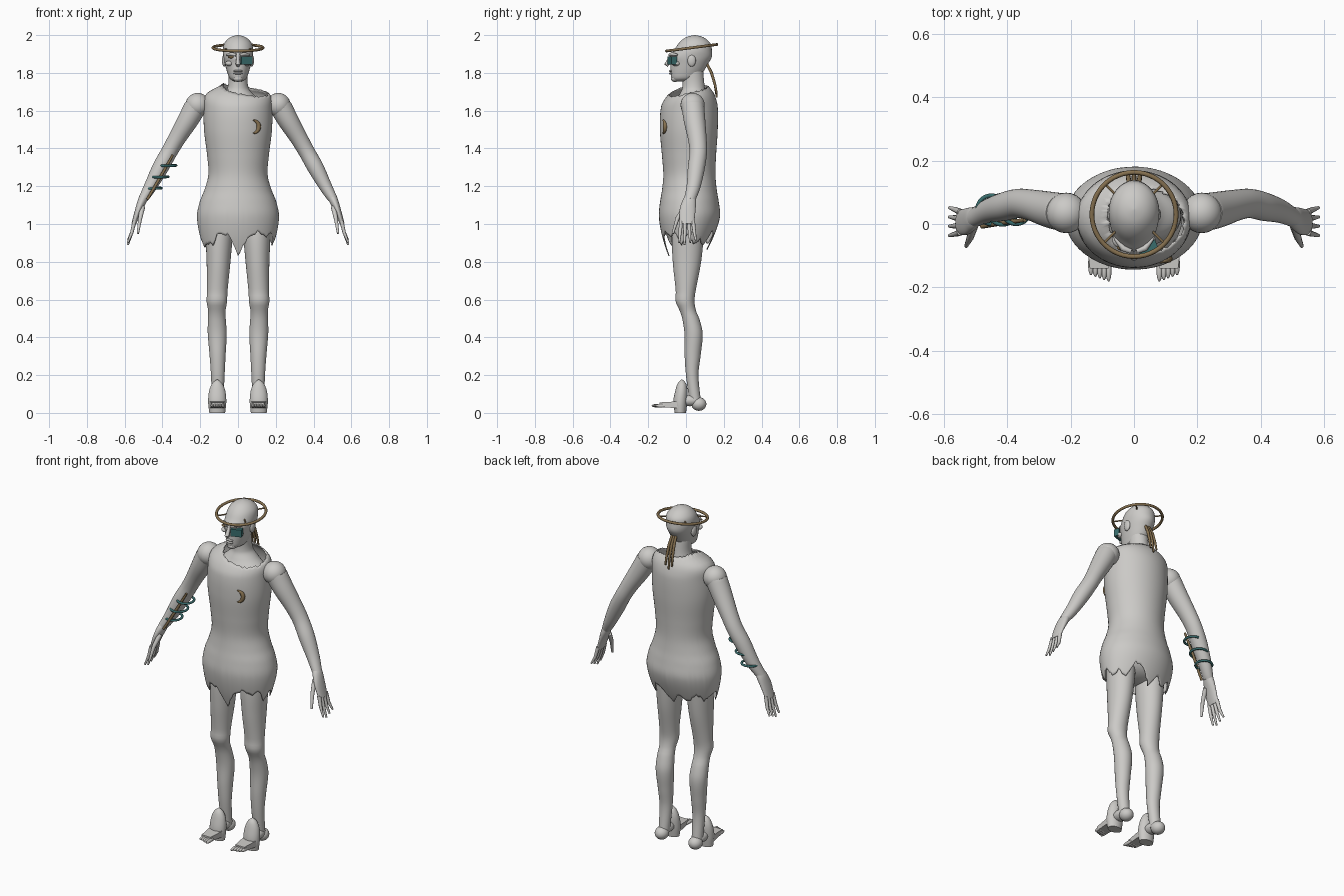
import bpy, bmesh, math, random
from mathutils import Vector, Matrix

cube = bpy.data.objects.get("Cube")
if cube:
    bpy.data.objects.remove(cube, do_unlink=True)
random.seed(4)


def material(name, rgb):
    m = bpy.data.materials.new(name)
    m.use_nodes = True
    m.diffuse_color = (*rgb, 1)
    m.node_tree.nodes["Principled BSDF"].inputs["Base Color"].default_value = (*rgb, 1)
    return m


GREY = material("pale_grey", (0.6, 0.59, 0.57))
BRONZE = material("dull_bronze", (0.24, 0.165, 0.08))
TEAL = material("dark_teal", (0.04, 0.15, 0.15))


def finish(ob, mat):
    ob.data.materials.append(mat)
    bpy.ops.object.select_all(action="DESELECT")
    ob.select_set(True)
    bpy.context.view_layer.objects.active = ob
    if ob.type == "CURVE":
        bpy.ops.object.convert(target="MESH")
        ob = bpy.context.object
    bpy.ops.object.shade_smooth_by_angle(angle=math.radians(45))
    return ob


def from_bmesh(name, bm, mat):
    bmesh.ops.recalc_face_normals(bm, faces=bm.faces)
    me = bpy.data.meshes.new(name)
    bm.to_mesh(me)
    bm.free()
    ob = bpy.data.objects.new(name, me)
    bpy.context.collection.objects.link(ob)
    return finish(ob, mat)


def sample(table, z):
    """Smooth interpolation of rows keyed by their first value."""
    last = len(table) - 1
    z = min(max(z, table[0][0]), table[last][0])
    i = next(k for k in range(last) if z <= table[k + 1][0])
    a, b = table[i], table[i + 1]
    p, q = table[max(i - 1, 0)], table[min(i + 2, last)]
    h = b[0] - a[0]
    t = (z - a[0]) / h
    out = []
    for k in range(1, len(a)):
        ma = (b[k] - p[k]) / (b[0] - p[0]) * h
        mb = (q[k] - a[k]) / (q[0] - a[0]) * h
        out.append(a[k] + t * ma + t * t * (3 * (b[k] - a[k]) - 2 * ma - mb)
                   + t ** 3 * (2 * (a[k] - b[k]) + ma + mb))
    return out


def skin(bm, rings, caps=True):
    n = len(rings[0])
    for lo, hi in zip(rings, rings[1:]):
        for j in range(n):
            bm.faces.new((lo[j], lo[(j + 1) % n], hi[(j + 1) % n], hi[j]))
    if caps:
        bm.faces.new(rings[0])
        bm.faces.new(rings[-1])


def loft(name, table, mat, side=1, tilt=False, rows=40, n=32):
    """Rows are height, centre x, centre y, radius x, radius y."""
    bm, rings = bmesh.new(), []
    z0, z1 = table[0][0], table[-1][0]
    for i in range(rows + 1):
        z = z0 + (z1 - z0) * i / rows
        x, y, rx, ry = sample(table, z)
        turn = Matrix()
        if tilt:
            a, b = sample(table, z - 0.02), sample(table, z + 0.02)
            axis = Vector((b[0] - a[0], b[1] - a[1], 0.04))
            turn = Vector((0, 0, 1)).rotation_difference(axis).to_matrix().to_4x4()
        ring = []
        for j in range(n):
            u = math.tau * j / n
            p = Vector((x, y, z)) + turn @ Vector((rx * math.cos(u), ry * math.sin(u), 0))
            ring.append(bm.verts.new((p.x * side, p.y, p.z)))
        rings.append(ring)
    skin(bm, rings)
    return from_bmesh(name, bm, mat)


def ball(name, loc, size, mat=GREY):
    bm = bmesh.new()
    bmesh.ops.create_uvsphere(bm, u_segments=24, v_segments=14, radius=1,
                              matrix=Matrix.LocRotScale(Vector(loc), None, Vector(size)))
    return from_bmesh(name, bm, mat)


def rod(name, points, radii, mat, cyclic=False):
    cu = bpy.data.curves.new(name, "CURVE")
    cu.dimensions = "3D"
    cu.bevel_depth, cu.bevel_resolution, cu.use_fill_caps = 1, 3, True
    sp = cu.splines.new("POLY")
    sp.points.add(len(points) - 1)
    sp.use_cyclic_u = cyclic
    for i, p in enumerate(points):
        sp.points[i].co = (*p, 1)
        sp.points[i].radius = radii[i] if isinstance(radii, (list, tuple)) else radii
    ob = bpy.data.objects.new(name, cu)
    bpy.context.collection.objects.link(ob)
    return finish(ob, mat)


def hoop(name, centre, radius, thick, mat, slope=0):
    pts = []
    for i in range(48):
        u = math.tau * i / 48
        y = radius * math.sin(u)
        pts.append((centre[0] + radius * math.cos(u), centre[1] + y, centre[2] + slope * y))
    return rod(name, pts, thick, mat, True)


def box(name, loc, size, mat, turn=0, taper=1):
    bm = bmesh.new()
    bmesh.ops.create_cube(bm, size=1)
    for v in bm.verts:
        if v.co.y < 0:
            v.co.x *= taper
            v.co.z *= taper
    bm.transform(Matrix.Translation(loc) @ Matrix.Rotation(turn, 4, "Z") @ Matrix.Diagonal((*size, 1)))
    return from_bmesh(name, bm, mat)


# Ragged tunic: hem and neckline heights go round from the left side
profile = [(0.82, 0, 0.165, 0.09), (0.93, 0.01, 0.2, 0.135), (1.04, 0.018, 0.217, 0.162),
           (1.12, 0.018, 0.202, 0.155), (1.18, 0.018, 0.178, 0.145), (1.26, 0.018, 0.157, 0.138),
           (1.36, 0.016, 0.163, 0.143), (1.5, 0.015, 0.18, 0.153), (1.62, 0.018, 0.181, 0.15),
           (1.67, 0.025, 0.178, 0.132), (1.7, 0.033, 0.155, 0.11), (1.73, 0.04, 0.1, 0.08),
           (1.76, 0.045, 0.06, 0.06)]
hem = [.95, .89, .92, .88, .96, .94, .87, .93, .89, .95, .9, .93,
       .95, .88, .9, .89, .955, .94, .83, .92, .955, .93, .955, .88]
neck = [1.7, 1.71, 1.725, 1.73, 1.735, 1.74, 1.745, 1.735, 1.715, 1.69, 1.675, 1.68]


def around(values, u):
    f = u * len(values)
    i = int(f)
    return values[i] + (values[(i + 1) % len(values)] - values[i]) * (f - i)


bm = bmesh.new()
count, rows = 96, 56
rings = [[] for _ in range(rows + 1)]
for j in range(count):
    u = j / count
    low = around(hem, u) + random.uniform(-0.008, 0.008)
    high = around(neck, u) + random.uniform(-0.004, 0.004)
    for i in range(rows + 1):
        z = low + (high - low) * i / rows
        cy, rx, ry = sample(profile, z)
        rings[i].append(bm.verts.new((rx * math.cos(math.tau * u), cy + ry * math.sin(math.tau * u), z)))
skin(bm, rings, caps=False)
tunic = from_bmesh("tunic", bm, GREY)
shell = tunic.modifiers.new("cloth", "SOLIDIFY")
shell.thickness = 0.006

# Body inside the tunic
ball("pelvis", (0, 0.015, 1.02), (0.17, 0.12, 0.09))
loft("neck_and_shoulders", [(1.56, 0, 0.025, 0.15, 0.1), (1.64, 0, 0.03, 0.14, 0.09),
     (1.68, 0, 0.037, 0.09, 0.075), (1.72, 0, 0.04, 0.056, 0.06), (1.82, 0, 0.035, 0.05, 0.055)], GREY)

# Head and face
loft("head", [(1.755, 0, -0.025, 0.02, 0.035), (1.768, 0, -0.01, 0.042, 0.066),
     (1.8, 0, 0.003, 0.056, 0.084), (1.85, 0, 0.018, 0.07, 0.1), (1.885, 0, 0.025, 0.077, 0.112),
     (1.92, 0, 0.037, 0.08, 0.1), (1.955, 0, 0.045, 0.073, 0.085), (1.98, 0, 0.046, 0.053, 0.06),
     (1.994, 0, 0.046, 0.029, 0.033), (2.0, 0, 0.046, 0.004, 0.004)], GREY)
rod("nose", [(0, -0.078, 1.89), (0, -0.092, 1.865), (0, -0.103, 1.847), (0, -0.092, 1.838)],
    [0.008, 0.01, 0.013, 0.008], GREY)
ball("chin", (0, -0.058, 1.77), (0.026, 0.022, 0.018))
for part, z in (("lower_lip", 1.797), ("upper_lip", 1.81)):
    ball(part, (0, -0.08, z), (0.024, 0.01, 0.006))
for s, tag in ((1, "left"), (-1, "right")):
    ball(tag + "_ear", (s * 0.073, 0.03, 1.865), (0.012, 0.022, 0.032))
    ball(tag + "_cheekbone", (s * 0.046, -0.052, 1.85), (0.022, 0.022, 0.014))
    rod(tag + "_brow", [(s * 0.01, -0.086, 1.895), (s * 0.035, -0.076, 1.9), (s * 0.06, -0.045, 1.895)],
        [0.008, 0.01, 0.005], GREY)
ball("right_eye", (-0.036, -0.074, 1.884), (0.018, 0.01, 0.007), BRONZE)
box("eye_patch", (0.042, -0.073, 1.865), (0.062, 0.03, 0.042), TEAL, turn=0.35)

# Halo with four spokes, and braids down the neck
hoop("halo", (0, 0.03, 1.933), 0.133, 0.0075, BRONZE, slope=0.13)
for i in range(4):
    u = math.tau * (i + 0.5) / 4
    c, d = math.cos(u), math.sin(u)
    rod("halo_spoke", [(c * r, 0.035 + d * r, 1.933 + 0.13 * d * r) for r in (0.06, 0.132)], 0.004, BRONZE)
for i in (-1, 0, 1):
    rod("braid", [(i * 0.012, 0.11, 1.85), (i * 0.016, 0.135, 1.8), (i * 0.019, 0.153, 1.74),
                  (i * 0.021, 0.163, 1.67 + 0.02 * abs(i))], [0.007, 0.008, 0.007, 0.005], BRONZE)

# Crescent brooch on the chest
arc = [math.radians(a) for a in range(-90, 91, 15)]
rod("crescent_brooch", [(0.08 + 0.03 * math.cos(a), -0.122 + 0.012 * math.cos(a), 1.515 + 0.034 * math.sin(a))
                        for a in arc], [0.003 + 0.009 * math.cos(a) for a in arc], BRONZE)

arm = [(1.13, 0.503, 0.02, 0.025, 0.03), (1.2, 0.463, 0.04, 0.034, 0.037), (1.3, 0.41, 0.055, 0.043, 0.045),
       (1.38, 0.365, 0.065, 0.043, 0.046), (1.45, 0.325, 0.06, 0.046, 0.049),
       (1.55, 0.265, 0.045, 0.055, 0.057), (1.63, 0.22, 0.036, 0.06, 0.06)]
leg = [(0.05, 0.108, 0.05, 0.03, 0.03), (0.2, 0.107, 0.033, 0.036, 0.033), (0.3, 0.108, 0.035, 0.042, 0.042),
       (0.42, 0.11, 0.04, 0.05, 0.048), (0.5, 0.112, 0.025, 0.047, 0.045), (0.54, 0.112, 0.01, 0.046, 0.043),
       (0.59, 0.112, -0.005, 0.054, 0.05), (0.64, 0.11, -0.002, 0.054, 0.052),
       (0.8, 0.103, 0.005, 0.063, 0.075), (0.95, 0.1, 0.01, 0.072, 0.085), (1.05, 0.1, 0.02, 0.07, 0.08)]

for s, tag in ((1, "left"), (-1, "right")):
    # Arm and hand
    loft(tag + "_arm", arm, GREY, s, tilt=True)
    ball(tag + "_shoulder", (s * 0.214, 0.035, 1.63), (0.064, 0.064, 0.064))
    loft(tag + "_palm", [(1.0, 0.552, 0.005, 0.012, 0.038), (1.07, 0.528, 0.008, 0.018, 0.042),
                         (1.12, 0.508, 0.018, 0.023, 0.036), (1.145, 0.496, 0.024, 0.022, 0.028)],
         GREY, s, tilt=True, rows=12)
    for k in range(4):
        y = -0.026 + 0.021 * k
        tip = 0.89 + 0.012 * abs(k - 1)
        rod(tag + "_finger", [(s * 0.548, y, 1.015), (s * 0.562, y * 1.2, 0.955), (s * 0.583, y * 1.4, tip)],
            [0.011, 0.009, 0.005], GREY)
    rod(tag + "_thumb", [(s * 0.505, -0.005, 1.09), (s * 0.518, -0.045, 1.03), (s * 0.53, -0.07, 0.95)],
        [0.014, 0.011, 0.006], GREY)
    # Leg and foot
    loft(tag + "_leg", leg, GREY, s, rows=56)
    ball(tag + "_heel", (s * 0.11, 0.068, 0.047), (0.038, 0.04, 0.036))
    loft(tag + "_instep", [(0, 0.11, -0.03, 0.042, 0.03), (0.06, 0.11, -0.03, 0.048, 0.037),
                           (0.12, 0.11, -0.024, 0.042, 0.032), (0.16, 0.11, -0.022, 0.024, 0.02),
                           (0.176, 0.11, -0.022, 0.004, 0.004)], GREY, s, rows=20)
    ball(tag + "_arch", (s * 0.11, 0.02, 0.065), (0.034, 0.06, 0.03))
    box(tag + "_forefoot", (s * 0.11, -0.09, 0.043), (0.084, 0.1, 0.036), GREY, taper=0.7)
    for k in range(5):
        ball(tag + "_toe", (s * (0.08 + 0.014 * k), -0.148 + 0.005 * k, 0.038), (0.009, 0.034, 0.01))

# Bangles and spike on the right forearm
for x, z, r in ((0.372, 1.31, 0.045), (0.415, 1.25, 0.047), (0.45, 1.19, 0.045)):
    hoop("bangle", (-x, 0.045, z), r, 0.0065, TEAL, slope=0.05)
rod("forearm_spike", [(-0.48, -0.008, 1.13), (-0.41, 0.005, 1.25), (-0.345, 0.012, 1.365)],
    [0.007, 0.008, 0.006], BRONZE)
